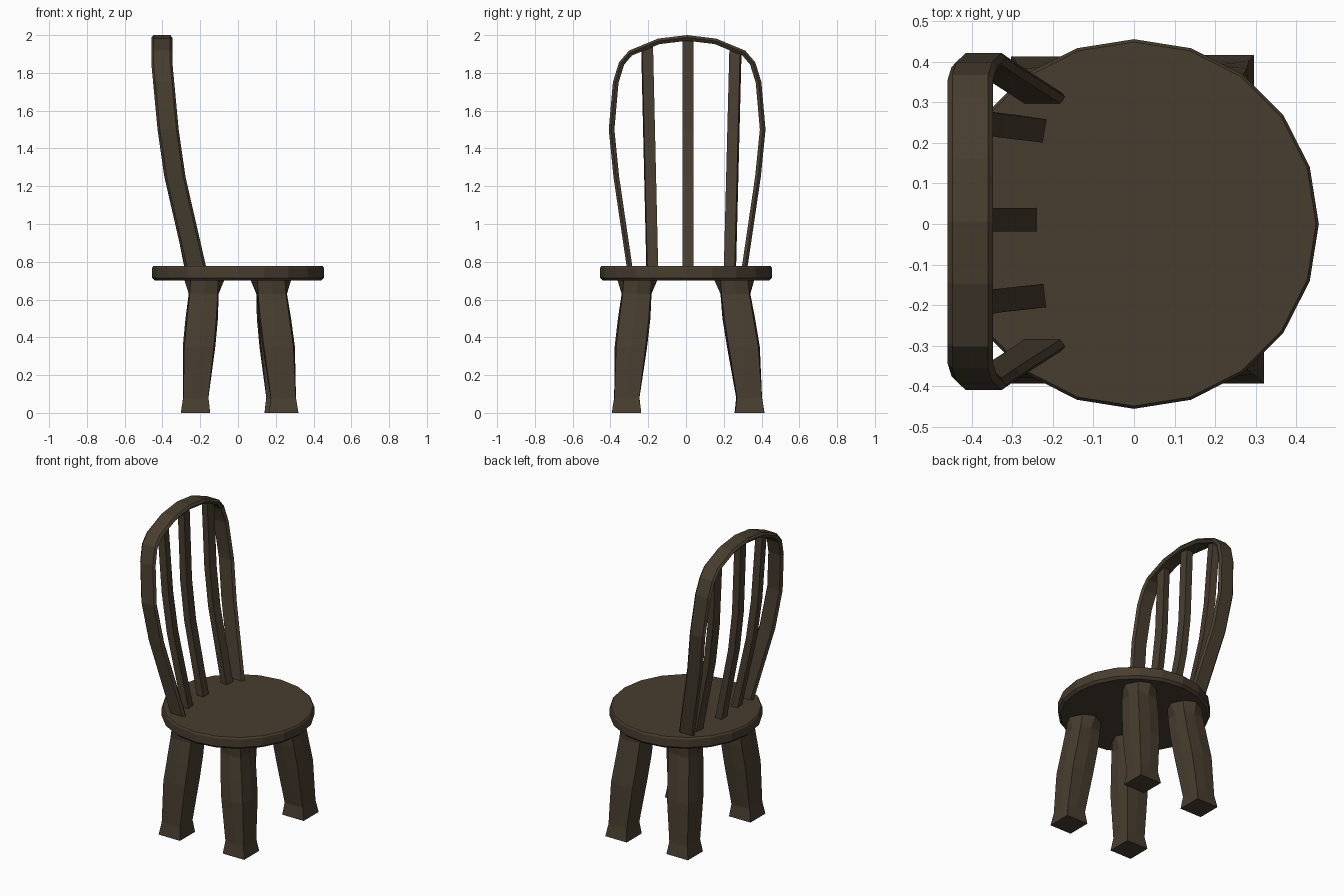
import bpy, bmesh, math
from mathutils import Vector

if "Cube" in bpy.data.objects:
    bpy.data.objects.remove(bpy.data.objects["Cube"])

wood = bpy.data.materials.new("dark_wood")
wood.diffuse_color = (0.065, 0.048, 0.029, 1)
wood.use_nodes = True
wood.node_tree.nodes["Principled BSDF"].inputs["Base Color"].default_value = wood.diffuse_color


def loft(name, rings):
    """Skin equal-length closed rings, capping both ends."""
    bm = bmesh.new()
    loops = [[bm.verts.new(p) for p in ring] for ring in rings]
    n = len(loops[0])
    for a, b in zip(loops, loops[1:]):
        for i in range(n):
            j = (i + 1) % n
            bm.faces.new((a[i], a[j], b[j], b[i]))
    bm.faces.new(loops[0][::-1])
    bm.faces.new(loops[-1])
    bmesh.ops.recalc_face_normals(bm, faces=bm.faces)
    mesh = bpy.data.meshes.new(name)
    bm.to_mesh(mesh)
    bm.free()
    mesh.materials.append(wood)
    obj = bpy.data.objects.new(name, mesh)
    bpy.context.collection.objects.link(obj)
    return obj


def interp(table, t):
    for (t0, v0), (t1, v1) in zip(table, table[1:]):
        if t <= t1:
            return v0 + (v1 - v0) * (t - t0) / (t1 - t0)
    return table[-1][1]


# Seat: 20-sided disc with a slightly tapered rim
def circle(r, z):
    return [(r * math.cos(math.tau * i / 20), r * math.sin(math.tau * i / 20), z)
            for i in range(20)]

loft("seat", [circle(0.44, 0.70), circle(0.455, 0.715),
              circle(0.455, 0.768), circle(0.448, 0.778)])


# Legs: square shafts whose side midlines bulge into a round top
# z, lean toward the foot (0 top, 1 foot), corner half width, midline half width
LEG = [(0, 1, 0.078, 0.078), (0.08, 0.97, 0.066, 0.067), (0.35, 0.6, 0.078, 0.086),
       (0.5, 0.3, 0.077, 0.086), (0.63, 0.08, 0.074, 0.079), (0.71, 0, 0.072, 0.108)]

def leg(name, top, foot):
    rings = []
    for z, lean, c, m in LEG:
        x, y = Vector(top).lerp(Vector(foot), lean)
        pts = [(c, c), (0, m), (-c, c), (-m, 0), (-c, -c), (0, -m), (c, -c), (m, 0)]
        rings.append([(x + px, y + py, z) for px, py in pts])
    loft(name, rings)

leg("front_left_leg", (0.175, -0.257), (0.242, -0.315))
leg("front_right_leg", (0.172, 0.255), (0.218, 0.338))
leg("back_left_leg", (-0.178, -0.257), (-0.225, -0.315))
leg("back_right_leg", (-0.178, 0.255), (-0.225, 0.335))

# Rearward curve shared by the bow and the slats (z, x)
LEAN = [(0.74, -0.217), (1.25, -0.334), (1.5, -0.370), (1.85, -0.403), (2.0, -0.403)]

# Bow: flat chamfered strip swept along a hoop
half = [(0.30, 0.74), (0.375, 1.25), (0.40, 1.5), (0.378, 1.75),
        (0.347, 1.85), (0.30, 1.905), (0.15, 1.967)]
path = [Vector(p) for p in half + [(0, 1.985)] + [(-y, z) for y, z in half[::-1]]]
SECTION = [(-0.044, 0.015), (0.044, 0.015), (0.056, 0.002),
           (0.044, -0.015), (-0.044, -0.015), (-0.056, 0.002)]
rings = []
for i, p in enumerate(path):
    d = (path[min(i + 1, len(path) - 1)] - path[max(i - 1, 0)]).normalized()
    out = Vector((d.y, -d.x))
    x = interp(LEAN, p.y)
    rings.append([(x + dx, 0.006 + p.x + out.x * t, p.y + out.y * t) for dx, t in SECTION])
loft("back_bow", rings)


# Slats: rectangular bars that follow the lean
def slat(name, y0, y1, top, shift, skew):
    rings = []
    for z in (0.74, 1.25, 1.5, top):
        f = (z - 0.74) / (top - 0.74)
        x, y = interp(LEAN, z) + shift * (1 - f), y0 + (y1 - y0) * f
        c, s = math.cos(skew), math.sin(skew)
        rings.append([(x + dx * c - dy * s, y + dx * s + dy * c, z)
                      for dx, dy in ((-0.023, -0.029), (0.023, -0.029),
                                     (0.023, 0.029), (-0.023, 0.029))])
    loft(name, rings)

slat("left_slat", -0.178, -0.206, 1.94, -0.018, 0.12)
slat("centre_slat", 0.01, 0.01, 1.98, -0.038, 0)
slat("right_slat", 0.232, 0.262, 1.925, -0.018, -0.17)
